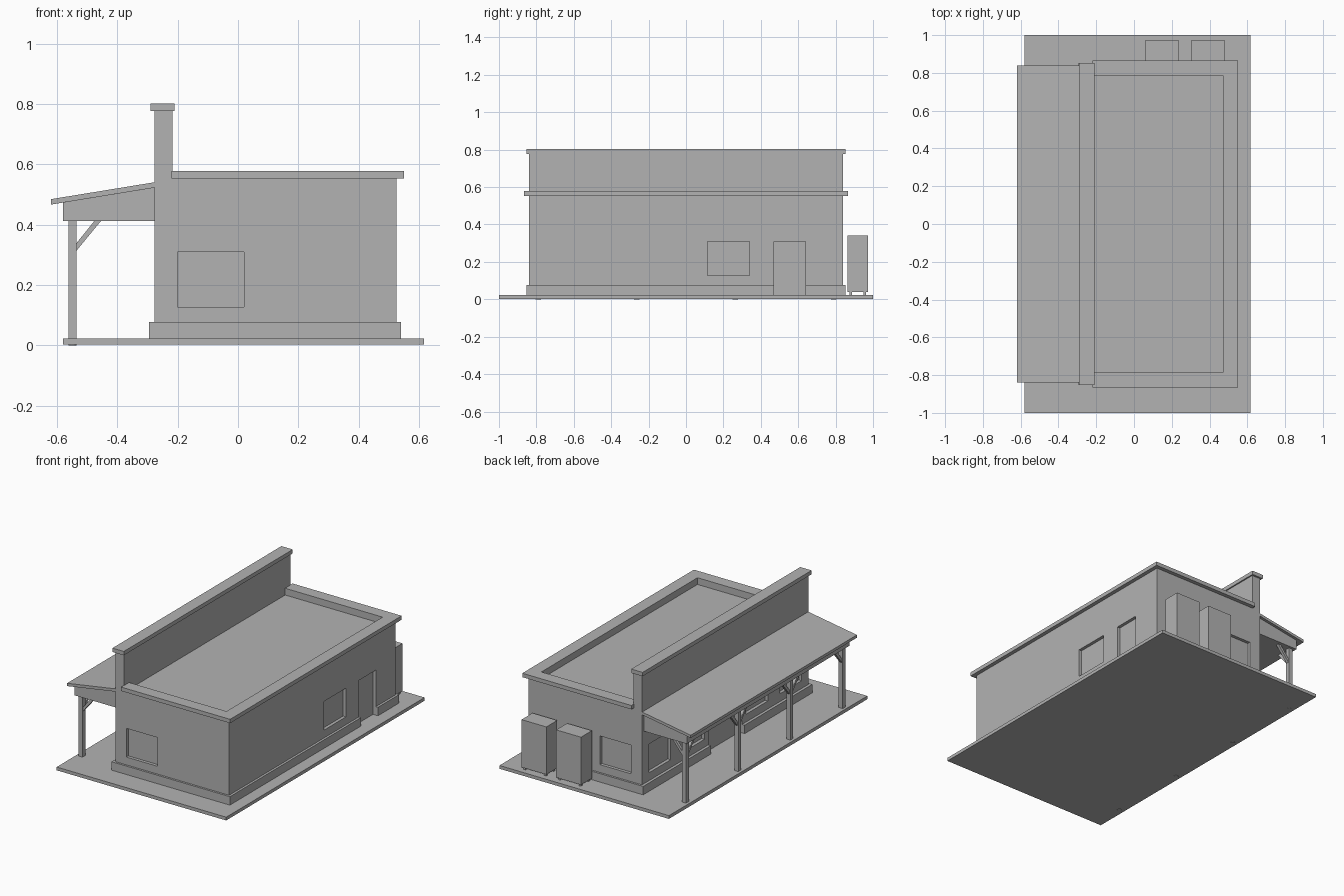
import bpy, bmesh

if "Cube" in bpy.data.objects:
    bpy.data.objects.remove(bpy.data.objects["Cube"], do_unlink=True)

grey = bpy.data.materials.new("plain grey")
grey.use_nodes = True
grey.diffuse_color = (0.45, 0.45, 0.45, 1)
bsdf = next(n for n in grey.node_tree.nodes if n.type == "BSDF_PRINCIPLED")
bsdf.inputs["Base Color"].default_value = grey.diffuse_color


def finish(name, bm):
    bmesh.ops.recalc_face_normals(bm, faces=bm.faces)
    mesh = bpy.data.meshes.new(name)
    bm.to_mesh(mesh)
    bm.free()
    mesh.materials.append(grey)
    obj = bpy.data.objects.new(name, mesh)
    bpy.context.collection.objects.link(obj)
    return obj


def prism(name, profile, axis, start, end):
    """Extrude a 2D profile along an axis; the profile uses the other two axes in order."""
    bm = bmesh.new()
    verts = []
    for point in profile:
        co = list(point)
        co.insert("xyz".index(axis), start)
        verts.append(bm.verts.new(co))
    face = bm.faces.new(verts)
    new = bmesh.ops.extrude_face_region(bm, geom=[face])["geom"]
    shift = [0, 0, 0]
    shift["xyz".index(axis)] = end - start
    moved = [g for g in new if isinstance(g, bmesh.types.BMVert)]
    bmesh.ops.translate(bm, verts=moved, vec=shift)
    return finish(name, bm)


def box(name, x0, x1, y0, y1, z0, z1):
    return prism(name, [(x0, y0), (x1, y0), (x1, y1), (x0, y1)], "z", z0, z1)


def rim(name, x_in, x_out, y_in, y_out, z0, z1):
    """U-shaped band, open toward the tall facade."""
    x = -0.22
    return prism(name, [(x, -y_out), (x_out, -y_out), (x_out, y_out), (x, y_out),
                        (x, y_in), (x_in, y_in), (x_in, -y_in), (x, -y_in)], "z", z0, z1)


# Ground slab, plinth and walls
FLOOR, PLINTH, ROOF = 0.023, 0.077, 0.535
LEFT, RIGHT, END = -0.277, 0.525, 0.84
box("ground_slab", -0.58, 0.617, -1, 1, 0.002, FLOOR)
plinth = box("plinth", -0.295, 0.54, -0.853, 0.853, FLOOR, PLINTH)
walls = box("walls", LEFT, RIGHT, -END, END, PLINTH, ROOF)

# Roof edge and tall facade
rim("wall_upstand", 0.47, RIGHT, 0.787, END, ROOF, 0.553)
rim("roof_cornice", 0.47, 0.55, 0.787, 0.865, 0.553, 0.578)
box("facade_wall", LEFT, -0.218, -END, END, ROOF, 0.778)
box("facade_cap", -0.29, -0.21, -0.852, 0.852, 0.778, 0.803)

# Shallow recesses for windows and doors
DEPTH, OUT = 0.02, 0.1
SILL, HEAD, DOOR_FOOT = 0.127, 0.31, 0.01
cutters = []
for s in (-1, 1):
    y0, y1 = sorted((s * (END - DEPTH), s * (END + OUT)))
    cutters.append(box("end_window_cutter", -0.2, 0.02, y0, y1, SILL, HEAD))
    for near, far in ((0.21, 0.43), (0.55, 0.77)):
        y0, y1 = sorted((s * near, s * far))
        cutters.append(box("porch_window_cutter", LEFT - OUT, LEFT + DEPTH, y0, y1, SILL, HEAD))
cutters.append(box("side_window_cutter", RIGHT - DEPTH, RIGHT + OUT, 0.115, 0.34, SILL, HEAD))
cutters.append(box("side_door_cutter", RIGHT - DEPTH, RIGHT + OUT, 0.47, 0.64, DOOR_FOOT, HEAD))
cutters.append(box("porch_door_cutter", LEFT - OUT, LEFT + DEPTH, -0.17, 0.17, DOOR_FOOT, HEAD))
for target in (walls, plinth):
    bpy.context.view_layer.objects.active = target
    for cutter in cutters:
        if target is plinth and "door" not in cutter.name:
            continue
        mod = target.modifiers.new("recess", "BOOLEAN")
        mod.operation, mod.solver, mod.object = "DIFFERENCE", "EXACT", cutter
        bpy.ops.object.modifier_apply(modifier=mod.name)
for cutter in cutters:
    bpy.data.objects.remove(cutter, do_unlink=True)

# Porch roof and the boxed framing beneath it
SOFFIT = 0.412
prism("porch_roof", [(-0.62, 0.467), (LEFT, 0.523), (LEFT, 0.541), (-0.62, 0.485)],
      "y", -0.838, 0.838)
prism("porch_framing", [(-0.58, SOFFIT), (LEFT, SOFFIT), (LEFT, 0.523), (-0.58, 0.4735)],
      "y", -0.82, 0.82)

# Posts with diagonal braces
POST_X, HALF, THICK = -0.549, 0.014, 0.009
BRACE = [(0, 0.315), (0, 0.34), (0.058, SOFFIT), (0.08, SOFFIT)]
for y in (-0.79, -0.263, 0.263, 0.79):
    box("porch_post", POST_X - HALF, POST_X + HALF, y - HALF, y + HALF, FLOOR, SOFFIT)
    prism("cross_brace", [(POST_X + HALF + u, z) for u, z in BRACE], "y", y - THICK, y + THICK)
    for s in (-1, 1):
        if abs(y + s * 0.1) < 0.82:
            prism("long_brace", [(y + s * (HALF + u), z) for u, z in BRACE],
                  "x", POST_X - THICK, POST_X + THICK)
    bm = bmesh.new()
    bmesh.ops.create_cone(bm, cap_ends=True, segments=16, radius1=0.014, radius2=0.014, depth=0.004)
    finish("post_anchor", bm).location = (POST_X, y, 0.002)

# Two cabinets on small feet behind the building
for x in (0.06, 0.305):
    box("cabinet", x, x + 0.175, 0.863, 0.973, 0.038, 0.342)
    for fx in (x + 0.015, x + 0.16):
        for fy in (0.88, 0.956):
            box("cabinet_foot", fx - 0.007, fx + 0.007, fy - 0.007, fy + 0.007, FLOOR, 0.038)
